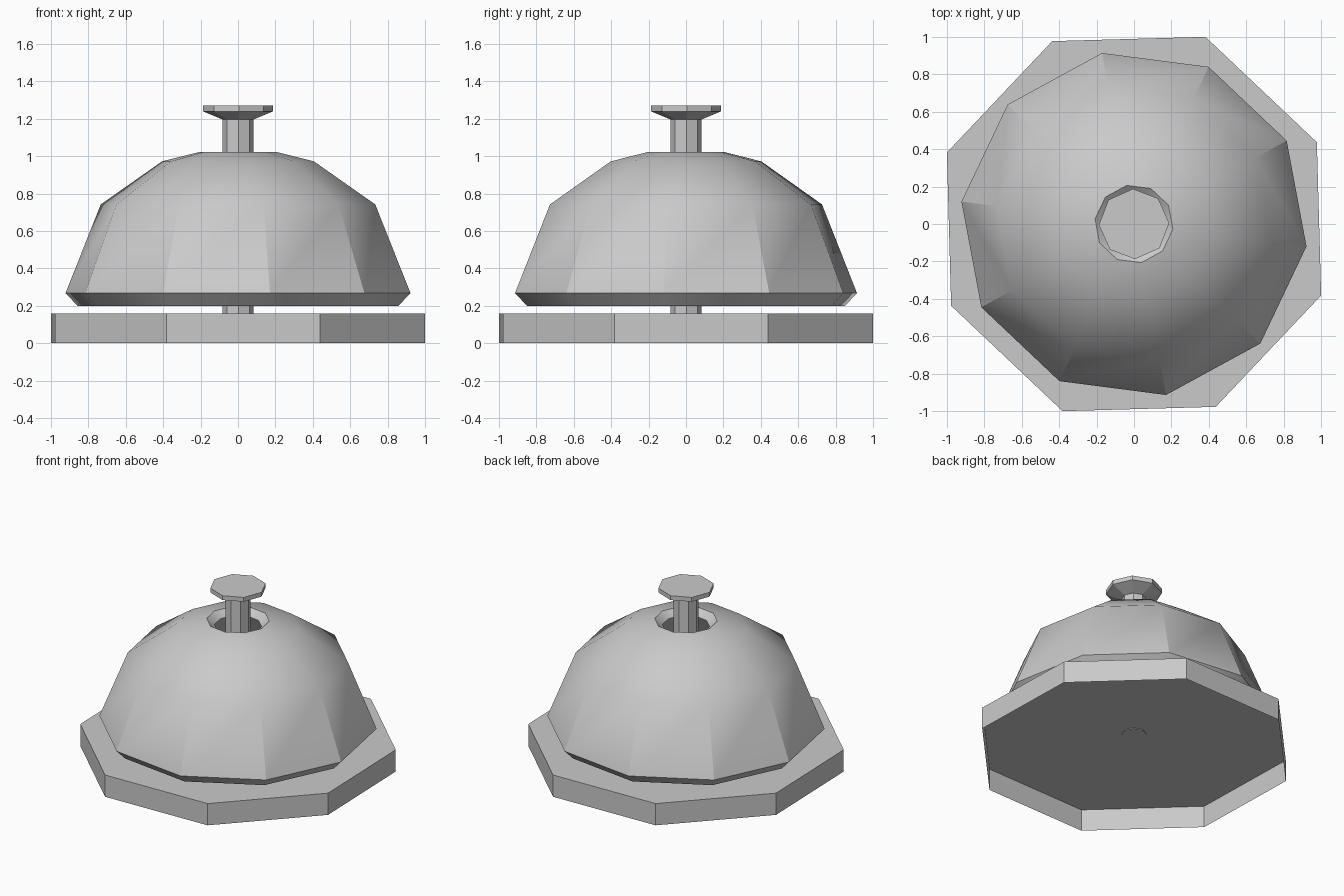
import bpy
import bmesh
from math import sin, cos, radians, tau

cube = bpy.data.objects.get("Cube")
if cube:
    bpy.data.objects.remove(cube)

# Single plain grey for the whole bell
GREY = (0.59, 0.59, 0.59, 1)
grey = bpy.data.materials.new("mid_grey")
grey.use_nodes = True
grey.diffuse_color = GREY
grey.node_tree.nodes["Principled BSDF"].inputs["Base Color"].default_value = GREY


def lathe(name, profile, sides, turn, bottom=True, top=True):
    """Spin (radius, height) points, listed bottom to top, into a faceted shape."""
    bm = bmesh.new()
    rings = []
    for r, z in profile:
        angles = [radians(turn) + tau * i / sides for i in range(sides)]
        rings.append([bm.verts.new((r * cos(a), r * sin(a), z)) for a in angles])
    for low, high in zip(rings, rings[1:]):
        for i in range(sides):
            j = (i + 1) % sides
            bm.faces.new((low[i], low[j], high[j], high[i]))
    if bottom:
        bm.faces.new(reversed(rings[0]))
    if top:
        bm.faces.new(rings[-1])
    mesh = bpy.data.meshes.new(name)
    bm.to_mesh(mesh)
    bm.free()
    mesh.materials.append(grey)
    obj = bpy.data.objects.new(name, mesh)
    bpy.context.scene.collection.objects.link(obj)
    return obj


# Octagonal base, hollow and open underneath
lathe("base", [(1.071, 0), (1.071, 0.16)], 8, 24.1, bottom=False)

# Plunger stem reaching just through the base plate, and flared push button
lathe("stem", [(0.084, 0.155), (0.084, 1.2)], 8, 1.6)
lathe("button", [(0.085, 1.197), (0.188, 1.24), (0.188, 1.272)], 8, 1.6)

# Thin dome with a turned-in lip at the bottom and around the top hole
dome = lathe("bell_dome", [(0.865, 0.2), (0.93, 0.268), (0.74, 0.742), (0.41, 0.972),
                           (0.21, 1.022), (0.158, 0.98)], 10, -7.4, bottom=False, top=False)

# Smooth crown; hard lips and hard upright edges on the lower wall
dome.data.shade_smooth()
bm = bmesh.new()
bm.from_mesh(dome.data)
for edge in bm.edges:
    low, high = sorted(v.co.z for v in edge.verts)
    level = high - low < 0.001
    lip = level and (low < 0.3 or low > 1)
    lower_wall = low < 0.3 < high
    edge.smooth = not (lip or lower_wall)
bm.to_mesh(dome.data)
bm.free()
